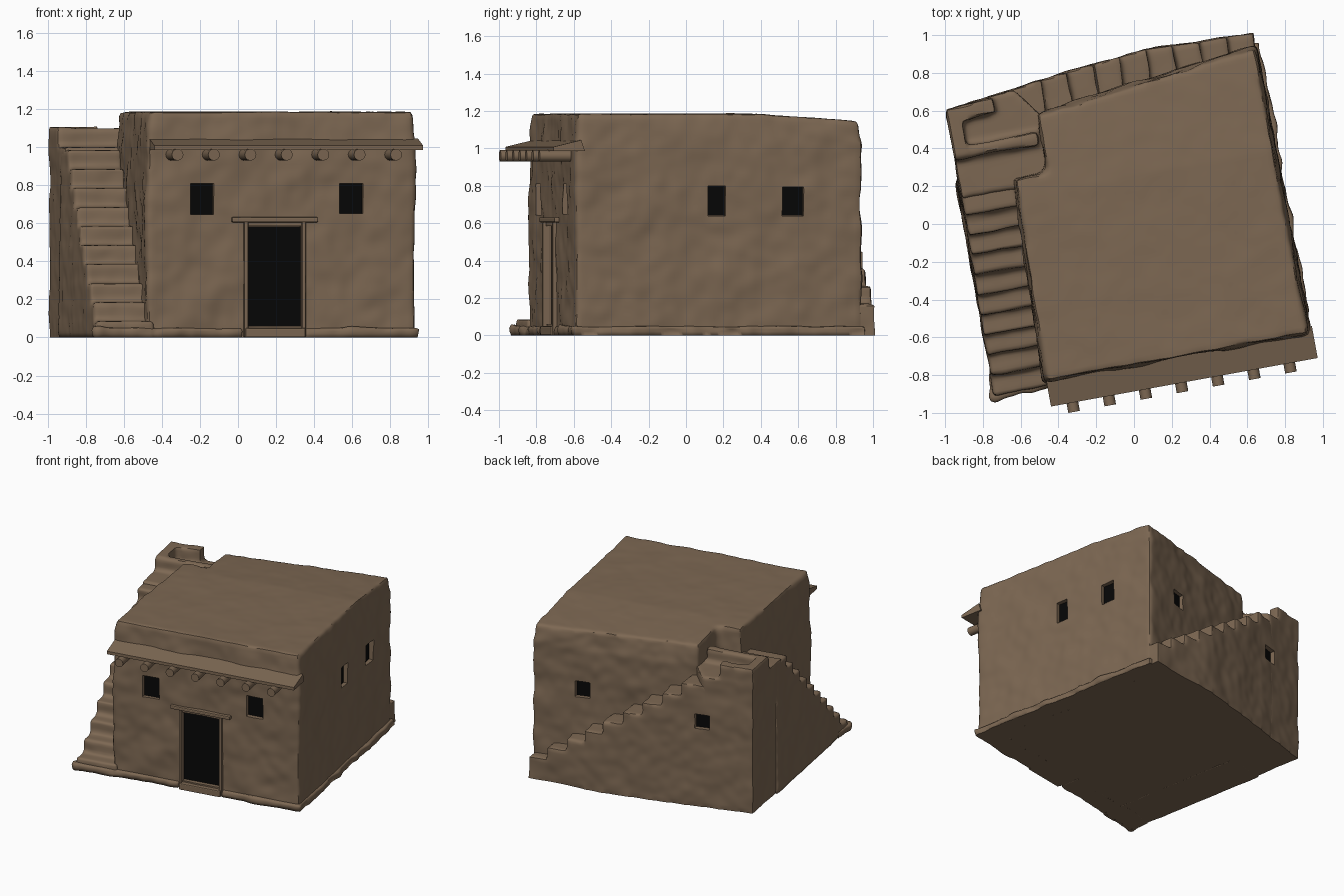
import bpy, bmesh, math
from mathutils import Vector, noise

if "Cube" in bpy.data.objects:
    bpy.data.objects.remove(bpy.data.objects["Cube"])

TURN = math.radians(10.3)   # the whole house is turned on its plot


def material(name, rgb):
    m = bpy.data.materials.new(name)
    m.diffuse_color = (*rgb, 1)
    m.use_nodes = True
    m.node_tree.nodes["Principled BSDF"].inputs["Base Color"].default_value = m.diffuse_color
    return m


CLAY = material("brown clay", (0.205, 0.138, 0.086))
DARK = material("black opening", (0.002, 0.002, 0.002))


def prism(bm, pts, z0, z1):
    """Extrude a plan outline from z0 to z1."""
    f = bm.faces.new([bm.verts.new((x, y, z0)) for x, y in pts])
    top = bmesh.ops.extrude_face_region(bm, geom=[f])["geom"]
    for v in top:
        if isinstance(v, bmesh.types.BMVert):
            v.co.z = z1


def box(bm, x0, x1, y0, y1, z0, z1):
    prism(bm, [(x0, y0), (x1, y0), (x1, y1), (x0, y1)], z0, z1)


def finish(name, bm, mat=CLAY):
    bmesh.ops.recalc_face_normals(bm, faces=bm.faces)
    me = bpy.data.meshes.new(name)
    bm.to_mesh(me)
    bm.free()
    me.materials.append(mat)
    ob = bpy.data.objects.new(name, me)
    ob.rotation_euler.z = TURN
    bpy.context.collection.objects.link(ob)
    return ob


def bake(ob):
    dg = bpy.context.evaluated_depsgraph_get()
    me = bpy.data.meshes.new_from_object(ob.evaluated_get(dg))
    ob.modifiers.clear()
    ob.data = me


def clay(ob, voxel=0.02, rounds=4, lump=0.012):
    """Fuse, soften and dent a part so that it looks hand plastered."""
    r = ob.modifiers.new("fuse", "REMESH")
    r.mode, r.voxel_size = "VOXEL", voxel
    s = ob.modifiers.new("soften", "SMOOTH")
    s.iterations = rounds
    bake(ob)
    me = ob.data
    normals = [v.normal.copy() for v in me.vertices]
    for v, n in zip(me.vertices, normals):
        d = noise.noise(v.co * 5) * lump + noise.noise(v.co * 13) * lump * 0.5
        if v.co.z < 0.02:
            v.co.z = 0
            n.z = 0
        v.co += n * d * (0.3 if n.z > 0.8 else 1)
    me.polygons.foreach_set("use_smooth", [True] * len(me.polygons))
    if not me.materials:
        me.materials.append(CLAY)


def back_edge(u):
    """Bowed outer line of the back stairs."""
    pts = [(-0.865, 0.766), (-0.148, 0.865), (0.265, 0.9), (0.8, 0.88)]
    for (a, b), (c, d) in zip(pts, pts[1:]):
        if u <= c:
            return b + (d - b) * (u - a) / (c - a)
    return pts[-1][1]


# house body with the corner notched for the landing
plan = [(-0.62, -0.745), (0.815, -0.745), (0.805, 0.815),
        (-0.40, 0.67), (-0.41, 0.35), (-0.59, 0.35)]
bm = bmesh.new()
prism(bm, plan, 0, 1.185)
house = finish("house_body", bm)
clay(house)
for v in house.data.vertices:
    if v.co.z > 1.0:                      # parapet leans in, roof falls to the back
        k = min(1, (v.co.z - 1.0) / 0.18)
        v.co.x -= 0.02 * k * (v.co.x - 0.1)
        v.co.y -= 0.02 * k * v.co.y
        v.co.z -= 0.07 * k * max(0, v.co.y - 0.25)

# openings: wall, centre along wall, width, z range
openings = [("front", 0.06, 0.29, 0.06, 0.585), ("front", -0.327, 0.125, 0.645, 0.81),
            ("front", 0.47, 0.125, 0.65, 0.81), ("right", 0.02, 0.095, 0.64, 0.8),
            ("right", 0.434, 0.115, 0.64, 0.795), ("back", 0.44, 0.11, 0.64, 0.76),
            ("stair", -0.5, 0.11, 0.60, 0.71)]


def wall_box(bm, wall, c, w, z0, z1, a, b):
    """Box on a wall, from depth a to depth b behind its face."""
    h = w / 2
    if wall == "front":
        box(bm, c - h, c + h, -0.745 + a, -0.745 + b, z0, z1)
    elif wall == "right":
        box(bm, 0.81 - b, 0.81 - a, c - h, c + h, z0, z1)
    else:
        def face(u):
            return 0.67 + (u + 0.4) * 0.12 if wall == "back" else back_edge(u)
        prism(bm, [(c - h, face(c - h) - b), (c + h, face(c + h) - b),
                   (c + h, face(c + h) - a), (c - h, face(c - h) - a)], z0, z1)


def cut(ob, walls):
    bm = bmesh.new()
    for o in openings:
        if o[0] in walls:
            wall_box(bm, *o, -0.06, 0.045)
    cutter = finish("opening_cutter", bm)
    cutter.hide_render = True
    m = ob.modifiers.new("cut", "BOOLEAN")
    m.operation, m.solver, m.object = "DIFFERENCE", "EXACT", cutter
    bake(ob)
    bpy.data.objects.remove(cutter)
    bpy.context.view_layer.objects.active = ob
    ob.select_set(True)
    bpy.ops.object.shade_smooth_by_angle(angle=math.radians(40))
    ob.select_set(False)


cut(house, ("front", "right", "back"))

# dark panes at the bottom of each opening
bm = bmesh.new()
for wall, c, w, z0, z1 in openings:
    wall_box(bm, wall, c, w - 0.002, z0 + 0.001, z1 - 0.001, 0.03, 0.039)
finish("dark_openings", bm, DARK)

# left stairs, rising toward the back
bm = bmesh.new()
for i in range(10):
    y = -0.76 + i * 0.107
    box(bm, -0.893 + i * 0.002, -0.58, y, 0.4, 0, 0.085 + i * 0.1)
clay(finish("left_stairs", bm), 0.016, 2, 0.009)

# back stairs, rising to the left along the bowed edge
bm = bmesh.new()
for i in range(9):
    u = 0.8 - i * 0.144
    p = [(-0.6, 0.55), (u - 0.144, 0.6), (u, 0.65), (u, back_edge(u)),
         (u - 0.144, back_edge(u - 0.144)), (-0.6, back_edge(-0.6))]
    prism(bm, p, 0, 0.17 + i * 0.095)
back = finish("back_stairs", bm)
clay(back, 0.016, 2, 0.009)
cut(back, ("stair",))

# corner landing with its low wall
bm = bmesh.new()
prism(bm, [(-0.875, 0.29), (-0.38, 0.29), (-0.38, 0.66), (-0.5, back_edge(-0.5)),
           (-0.868, 0.77)], 0, 1.0)
box(bm, -0.872, -0.80, 0.52, 0.76, 0.9, 1.105)
box(bm, -0.872, -0.42, 0.50, 0.57, 0.9, 1.1)
prism(bm, [(-0.868, 0.69), (-0.62, 0.72), (-0.62, 0.795), (-0.868, 0.77)], 0.9, 1.105)
landing = finish("landing", bm)
clay(landing, 0.016, 2, 0.008)
cut(landing, ("stair",))

# sloping ledge over the front
bm = bmesh.new()
rows = [[bm.verts.new((u, v, z)) for v, z in
         ((-0.872, 0.985), (-0.872, 1.008), (-0.72, 1.045), (-0.70, 0.985))]
        for u in (-0.605, 0.83)]
bm.faces.new(rows[0])
bm.faces.new(rows[1])
for k in range(4):
    j = (k + 1) % 4
    bm.faces.new((rows[0][k], rows[0][j], rows[1][j], rows[1][k]))
finish("front_ledge", bm)

# roof beam ends
bm = bmesh.new()
for i in range(7):
    beam = bmesh.ops.create_cone(bm, cap_ends=True, segments=12,
                                 radius1=0.031, radius2=0.031, depth=0.22)["verts"]
    for v in beam:
        x, y, z = v.co
        v.co = Vector((-0.49 + i * 0.1945 + x, -0.812 + z, 0.96 + y))
beams = finish("beam_ends", bm)
bpy.context.view_layer.objects.active = beams
beams.select_set(True)
bpy.ops.object.shade_smooth_by_angle(angle=math.radians(40))
beams.select_set(False)

# door surround: lintel, jambs and sill
bm = bmesh.new()
box(bm, -0.17, 0.29, -0.768, -0.72, 0.605, 0.632)
for x0, x1 in ((-0.105, -0.083), (0.203, 0.225)):
    box(bm, x0, x1, -0.765, -0.72, 0.0, 0.61)
box(bm, -0.10, 0.22, -0.775, -0.70, 0.0, 0.05)
frame = finish("door_surround", bm)
b = frame.modifiers.new("soft", "BEVEL")
b.width, b.segments = 0.007, 2

# rough plinth at the foot of the walls
bm = bmesh.new()
box(bm, -0.64, -0.10, -0.765, -0.6, 0, 0.05)
box(bm, 0.22, 0.83, -0.765, -0.6, 0, 0.05)
box(bm, 0.7, 0.828, -0.765, 0.83, 0, 0.05)
box(bm, -0.905, -0.6, -0.78, -0.6, 0, 0.05)
clay(finish("plinth", bm), 0.014, 2, 0.025)
